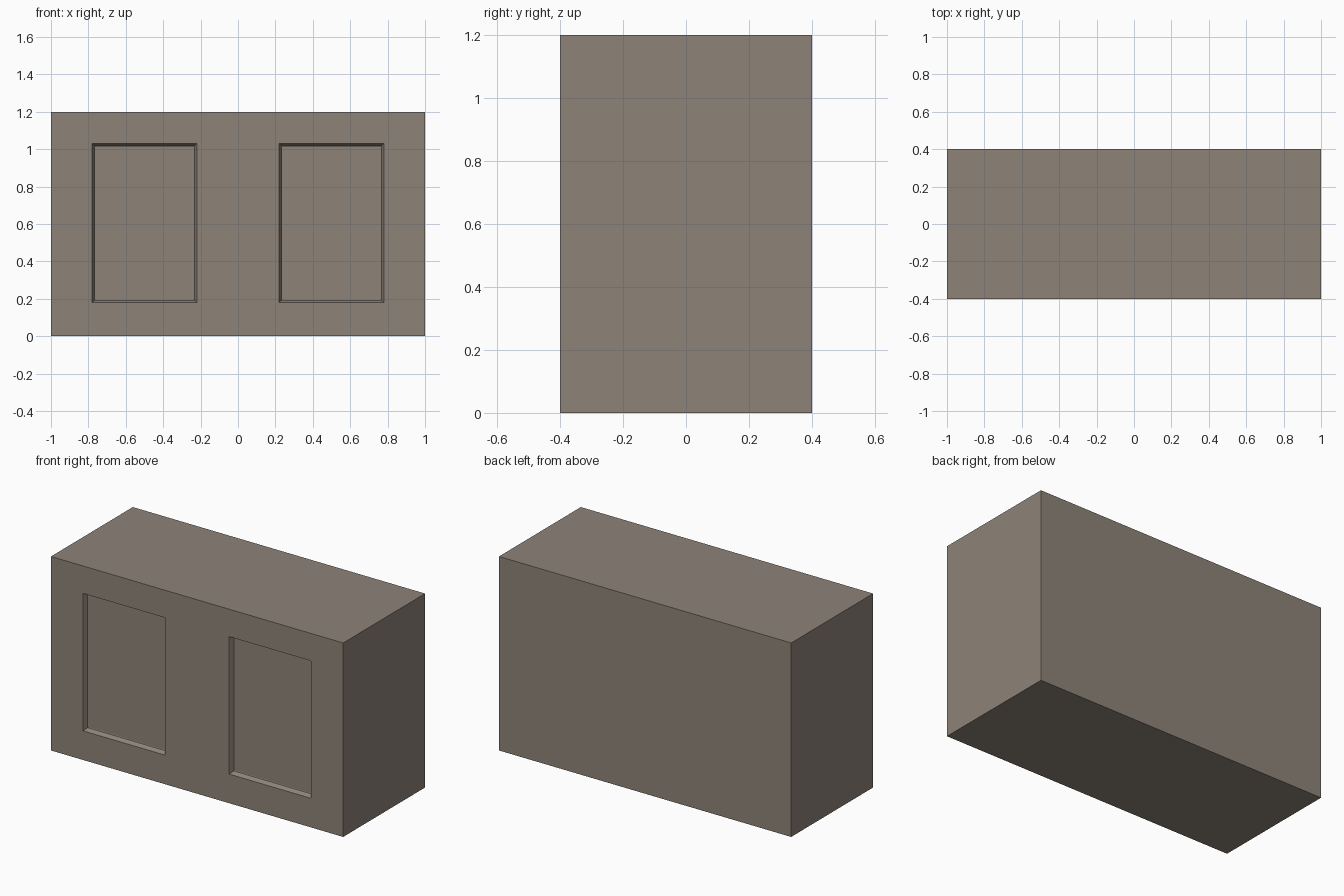
import bpy, bmesh
from mathutils import Matrix

if "Cube" in bpy.data.objects:
    bpy.data.objects.remove(bpy.data.objects["Cube"])

W, D, H = 2.0, 0.8, 1.2
PX = (0.22, 0.78)      # panel extent either side of centre
PZ = (0.18, 1.03)      # panel bottom and top

bm = bmesh.new()

# Solid cabinet block standing on the floor
bmesh.ops.create_cube(bm, size=1.0, matrix=Matrix.Translation((0, 0, H / 2)) @ Matrix.Diagonal((W, D, H, 1)))


def front_faces():
    return [f for f in bm.faces if f.normal.y < -0.9]


def cut(co, no):
    """Cut only the front of the block along a plane."""
    bm.normal_update()
    faces = front_faces()
    geom = faces + list({e for f in faces for e in f.edges}) + list({v for f in faces for v in f.verts})
    bmesh.ops.bisect_plane(bm, geom=geom, plane_co=co, plane_no=no, dist=1e-5)


# Panel outlines on the front
for x in PX:
    for s in (-1, 1):
        cut((s * x, 0, 0), (1, 0, 0))
for z in PZ:
    cut((0, 0, z), (0, 0, 1))

# Two recessed panels with sloping sides and a fine step at the foot
bm.normal_update()
panels = []
for f in front_faces():
    c = f.calc_center_median()
    if PX[0] < abs(c.x) < PX[1] and PZ[0] < c.z < PZ[1]:
        panels.append(f)
for thickness, depth in ((0.012, -0.028), (0.004, -0.002)):
    bmesh.ops.inset_individual(bm, faces=panels, thickness=thickness, depth=depth, use_even_offset=True)

bmesh.ops.recalc_face_normals(bm, faces=bm.faces)
me = bpy.data.meshes.new("cabinet_body")
bm.to_mesh(me)
bm.free()
body = bpy.data.objects.new("cabinet_body", me)
bpy.context.collection.objects.link(body)

# Warm taupe finish
mat = bpy.data.materials.new("taupe")
mat.diffuse_color = (0.27, 0.23, 0.19, 1)
mat.use_nodes = True
mat.node_tree.nodes["Principled BSDF"].inputs["Base Color"].default_value = mat.diffuse_color
me.materials.append(mat)
